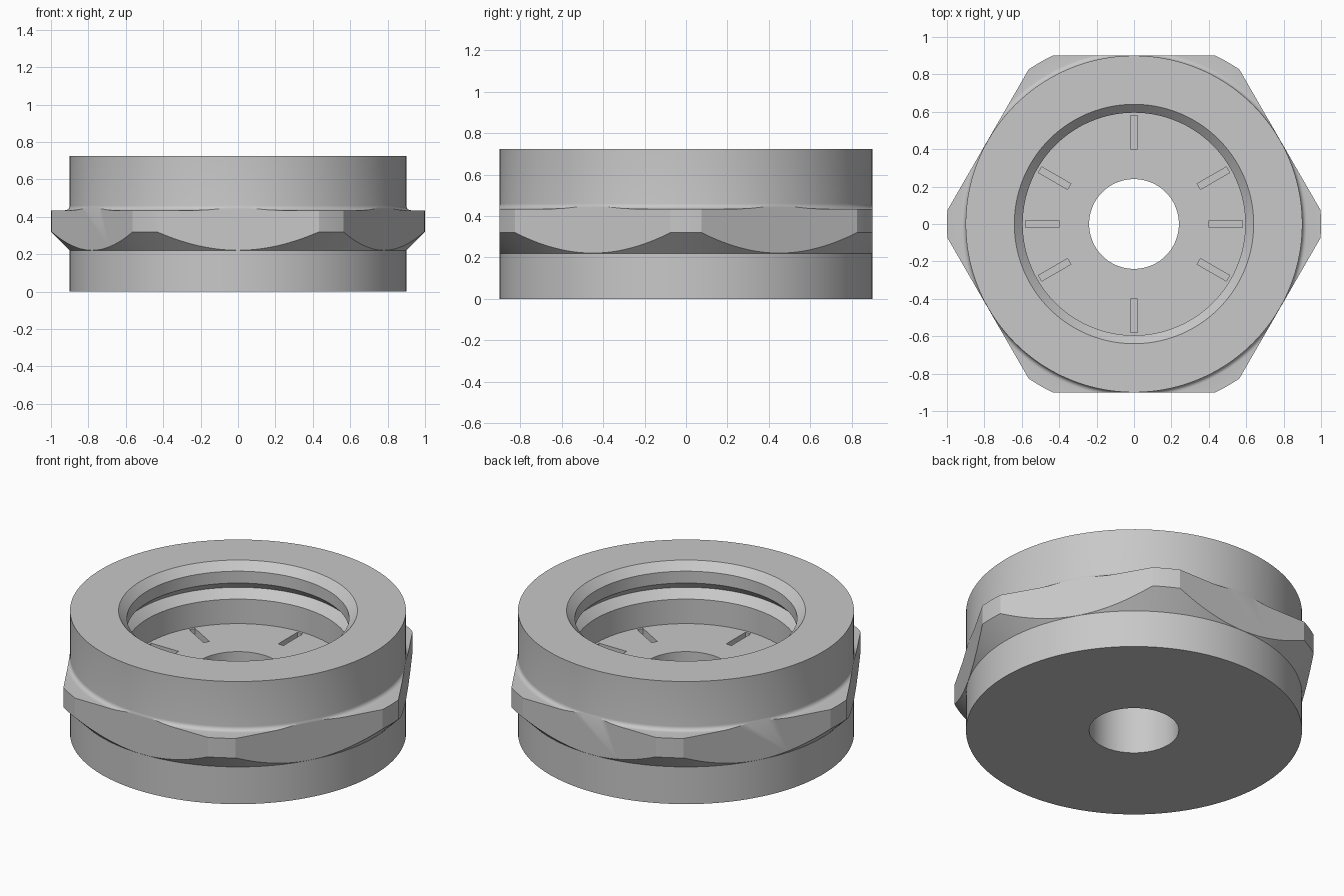
import bpy
import bmesh
import math
from mathutils import Matrix

default = bpy.data.objects.get("Cube")
if default:
    bpy.data.objects.remove(default, do_unlink=True)

GREY = (0.58, 0.58, 0.58, 1)
SEGMENTS = 192
R, TOP, FLOOR, BORE = 0.9, 0.725, 0.37, 0.24
LEDGE, FILLET = 0.435, 0.025

metal = bpy.data.materials.new("light grey metal")
metal.use_nodes = True
metal.diffuse_color = GREY
metal.node_tree.nodes["Principled BSDF"].inputs["Base Color"].default_value = GREY


def add_object(name, bm):
    bmesh.ops.recalc_face_normals(bm, faces=bm.faces)
    mesh = bpy.data.meshes.new(name)
    bm.to_mesh(mesh)
    bm.free()
    mesh.materials.append(metal)
    obj = bpy.data.objects.new(name, mesh)
    bpy.context.collection.objects.link(obj)
    return obj


def lathe(name, profile):
    """Spin a closed (radius, height) outline around z."""
    bm = bmesh.new()
    rings = []
    for i in range(SEGMENTS):
        a = 2 * math.pi * i / SEGMENTS
        rings.append([bm.verts.new((r * math.cos(a), r * math.sin(a), z)) for r, z in profile])
    n = len(profile)
    for i, ring in enumerate(rings):
        nxt = rings[(i + 1) % SEGMENTS]
        for j in range(n):
            k = (j + 1) % n
            bm.faces.new((ring[j], nxt[j], nxt[k], ring[k]))
    return add_object(name, bm)


def apply_boolean(obj, cutter, operation):
    mod = obj.modifiers.new("cut", "BOOLEAN")
    mod.operation = operation
    mod.solver = "EXACT"
    mod.object = cutter
    cutter.hide_render = True
    graph = bpy.context.evaluated_depsgraph_get()
    mesh = bpy.data.meshes.new_from_object(obj.evaluated_get(graph))
    obj.modifiers.clear()
    obj.data = mesh
    bpy.data.objects.remove(cutter, do_unlink=True)


# Outer outline: base, chamfered flange, fillet and upper collar
outer = [(BORE, 0), (R, 0), (R, 0.22), (1.0, 0.32), (1.0, LEDGE)]
for i in range(7):
    a = math.radians(15 * i)
    outer.append((R + FILLET * (1 - math.sin(a)), LEDGE + FILLET * (1 - math.cos(a))))
# Inner outline: chamfered mouth, V groove, floor and through hole
inner = [(R, TOP), (0.64, TOP), (0.595, 0.68), (0.595, 0.61), (0.6425, 0.5625),
         (0.595, 0.515), (0.595, FLOOR), (BORE, FLOOR)]
body = lathe("hex_nut_body", outer + inner)

# Hexagonal wrench flats
bm = bmesh.new()
hex_radius = (R + 0.001) / math.cos(math.pi / 6)
bmesh.ops.create_cone(bm, cap_ends=True, segments=6, radius1=hex_radius, radius2=hex_radius,
                      depth=2, matrix=Matrix.Rotation(math.pi / 2, 4, "Z"))
# Corners must lie on the x axis
corner = max(bm.verts, key=lambda v: v.co.x).co
if abs(corner.y) > 0.1:
    bmesh.ops.rotate(bm, verts=bm.verts, matrix=Matrix.Rotation(math.pi / 6, 3, "Z"))
apply_boolean(body, add_object("hex_cutter", bm), "INTERSECT")

# Radial slots in the floor
bm = bmesh.new()
for degrees in (0, 30, 90, 150, 180, 210, 270, 330):
    place = Matrix.Rotation(math.radians(degrees), 4, "Z") @ Matrix.Translation((0.49, 0, FLOOR))
    bmesh.ops.create_cube(bm, size=1, matrix=place @ Matrix.Diagonal((0.18, 0.035, 0.08, 1)))
apply_boolean(body, add_object("slot_cutter", bm), "DIFFERENCE")

# Smooth the round walls, keep machined edges crisp
bpy.ops.object.select_all(action="DESELECT")
body.select_set(True)
bpy.context.view_layer.objects.active = body
bpy.ops.object.shade_smooth_by_angle(angle=math.radians(24))
